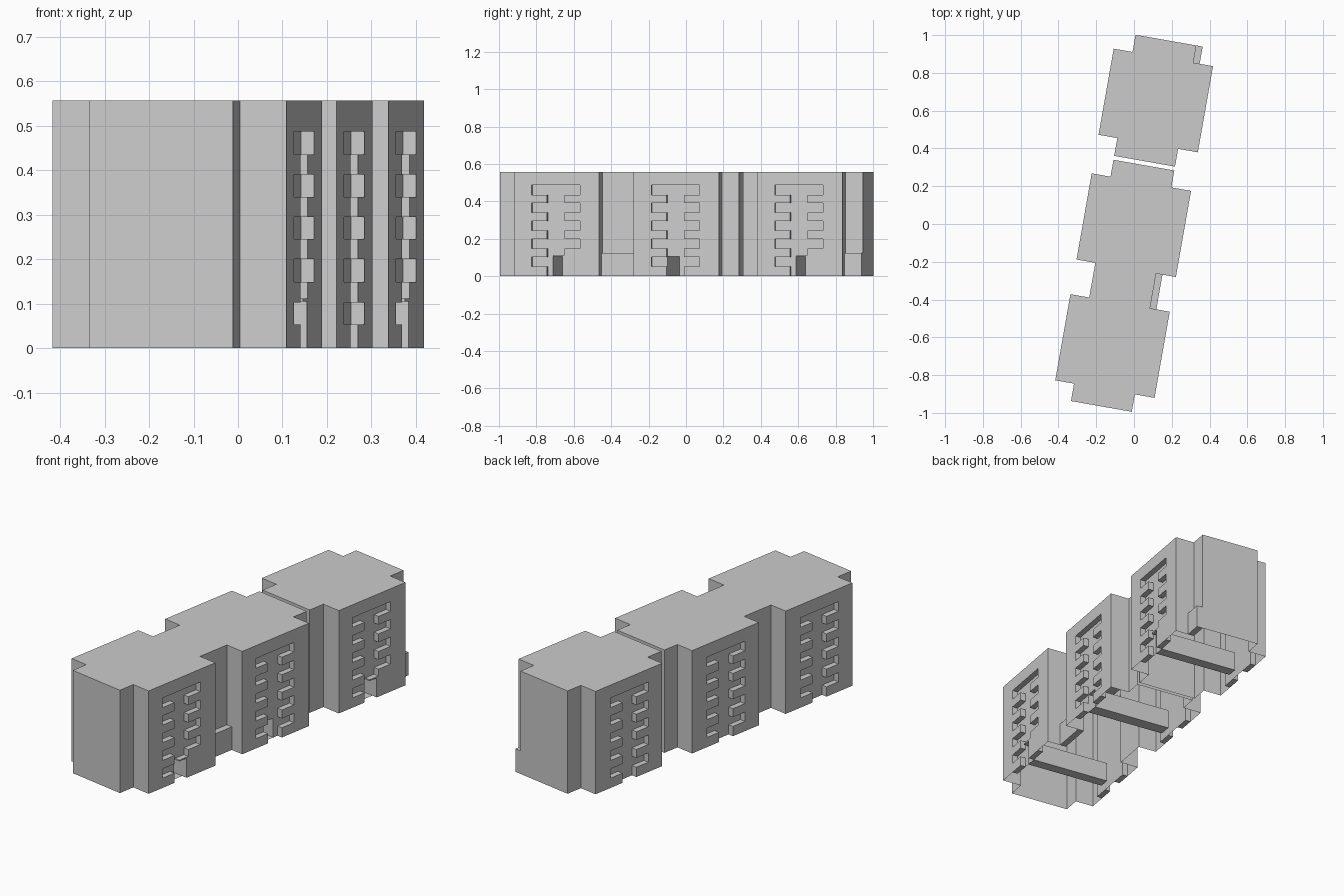
import bpy, bmesh
from math import radians
from mathutils import Matrix, Vector

if "Cube" in bpy.data.objects:
    bpy.data.objects.remove(bpy.data.objects["Cube"])

# Local frame: u across the row, v along the row; the row is turned 10 degrees
ROT = Matrix.Rotation(radians(-10), 4, 'Z')
H = 0.557                    # roof height
WING_U, WING_V = 0.267, 0.2315
CORE_L, CORE_R = -0.166, 0.161
REC_V, REC_TOP, DEPTH = 0.131, 0.487, 0.03   # facade recess
SHAFT = 0.048                # half width of the open strip between balconies
FLOORS = [(0.0, 0.053), (0.103, 0.149), (0.2, 0.245), (0.295, 0.34), (0.39, 0.435)]
DOOR_H = 0.105


def face(bm, pts, normal):
    """Add a flat face whose normal points towards the given direction."""
    f = bm.faces.new([bm.verts.new(p) for p in pts])
    f.normal_update()
    if f.normal.dot(Vector(normal)) < 0:
        f.normal_flip()


def panel(bm, u, v0, v1, z0, z1, s):
    """Upright panel facing +u or -u."""
    face(bm, [(u, v0, z0), (u, v1, z0), (u, v1, z1), (u, v0, z1)], (s, 0, 0))


def cross(bm, u0, u1, v, z0, z1, n):
    """Upright panel facing +v or -v."""
    face(bm, [(u0, v, z0), (u1, v, z0), (u1, v, z1), (u0, v, z1)], (0, n, 0))


def slab(bm, u0, u1, v0, v1, z, n):
    """Level panel facing up or down."""
    face(bm, [(u0, v0, z), (u1, v0, z), (u1, v1, z), (u0, v1, z)], (0, 0, n))


def box(bm, u0, u1, v0, v1, z0, z1):
    u0, u1 = sorted((u0, u1))
    panel(bm, u0, v0, v1, z0, z1, -1)
    panel(bm, u1, v0, v1, z0, z1, 1)
    cross(bm, u0, u1, v0, z0, z1, -1)
    cross(bm, u0, u1, v1, z0, z1, 1)
    slab(bm, u0, u1, v0, v1, z0, -1)
    slab(bm, u0, u1, v0, v1, z1, 1)


def finish(bm, name):
    bmesh.ops.remove_doubles(bm, verts=bm.verts, dist=1e-5)
    bm.transform(ROT)
    me = bpy.data.meshes.new(name)
    bm.to_mesh(me)
    bm.free()
    bpy.context.collection.objects.link(bpy.data.objects.new(name, me))


def facade(bm, s, vc, door):
    """Wing wall with a balcony recess and an optional entrance passage."""
    u, ub = s * WING_U, s * (WING_U - DEPTH)
    c = vc - 0.004
    a, b = c - REC_V, c + REC_V
    panel(bm, u, vc - WING_V, a, 0, H, s)
    panel(bm, u, b, vc + WING_V, 0, H, s)
    panel(bm, u, a, b, REC_TOP, H, s)
    cross(bm, u, ub, a, 0, REC_TOP, 1)
    cross(bm, u, ub, b, 0, REC_TOP, -1)
    slab(bm, u, ub, a, b, REC_TOP, -1)
    if not door:
        panel(bm, ub, a, b, 0, REC_TOP, s)
        return
    d0, d1 = c + door[0], c + door[1]
    panel(bm, ub, a, d0, 0, REC_TOP, s)
    panel(bm, ub, d1, b, 0, REC_TOP, s)
    panel(bm, ub, d0, d1, DOOR_H, REC_TOP, s)
    end = -0.2 * s
    cross(bm, ub, end, d0, 0, DOOR_H, 1)
    cross(bm, ub, end, d1, 0, DOOR_H, -1)
    slab(bm, ub, end, d0, d1, DOOR_H, -1)
    slab(bm, ub, end, d0, d1, 0, 1)
    panel(bm, end, d0, d1, 0, DOOR_H, s)


def parapets(s, vc, porch, name):
    """Balcony fronts in two columns, flush with the wing wall."""
    bm = bmesh.new()
    u, ub, c = s * WING_U, s * (WING_U - DEPTH), vc - 0.004
    for i, (z0, z1) in enumerate(FLOORS):
        box(bm, u, ub, c - REC_V, c - SHAFT, z0, z1)
        if not (porch and i < 2):
            box(bm, u, ub, c + SHAFT, c + REC_V, z0, z1)
    if porch:   # solid ground floor bay and door surround beside the entrance
        box(bm, u, ub, c + SHAFT, c + REC_V, 0, FLOORS[1][1])
        box(bm, u, ub, c + 0.036, c + SHAFT, 0, 0.112)
        box(bm, u, ub, c - 0.014, c + 0.036, DOOR_H, 0.112)
    finish(bm, name)


def building(name, v0, v1, wings):
    """Shell with roof, open underneath: a core with projecting wings."""
    bm = bmesh.new()
    right, left = [(CORE_R, v0)], [(CORE_L, v0)]
    for vc, door in wings:
        lo, hi = vc - WING_V, vc + WING_V
        right += [(CORE_R, lo), (WING_U, lo), (WING_U, hi), (CORE_R, hi)]
        left += [(CORE_L, lo), (-WING_U, lo), (-WING_U, hi), (CORE_L, hi)]
        facade(bm, 1, vc, door)
        facade(bm, -1, vc, None)
    right.append((CORE_R, v1))
    left.append((CORE_L, v1))
    for side, s in ((right, 1), (left, -1)):
        for (ua, va), (ub, vb) in zip(side, side[1:]):
            if ua == ub and abs(ua) < WING_U:
                panel(bm, ua, va, vb, 0, H, s)
            elif ua != ub:
                cross(bm, ua, ub, va, 0, H, -1 if abs(ub) > abs(ua) else 1)
    cross(bm, CORE_L, CORE_R, v0, 0, H, -1)
    cross(bm, CORE_L, CORE_R, v1, 0, H, 1)
    face(bm, [(u, v, H) for u, v in right + left[::-1]], (0, 0, 1))
    finish(bm, name)


# Wing centres with the door's extent relative to the facade centre
SIDE_DOOR, MID_DOOR = (-0.02, 0.036), (-0.048, 0.018)
south, middle, north = (-0.656, SIDE_DOOR), (-0.0065, MID_DOOR), (0.664, SIDE_DOOR)
building("double_block", -0.981, 0.316, [south, middle])
building("single_block", 0.337, 0.988, [north])

# Balcony fronts on both long sides
for label, (vc, door) in (("south", south), ("middle", middle), ("north", north)):
    parapets(1, vc, door == SIDE_DOOR, label + "_right_balconies")
    parapets(-1, vc, False, label + "_left_balconies")

# Low annexes against the core
for label, v0, v1 in (("south", -0.4245, -0.238), ("north", 0.8955, 0.988)):
    bm = bmesh.new()
    box(bm, CORE_R, 0.195, v0, v1, 0, 0.125)
    finish(bm, label + "_annex")
